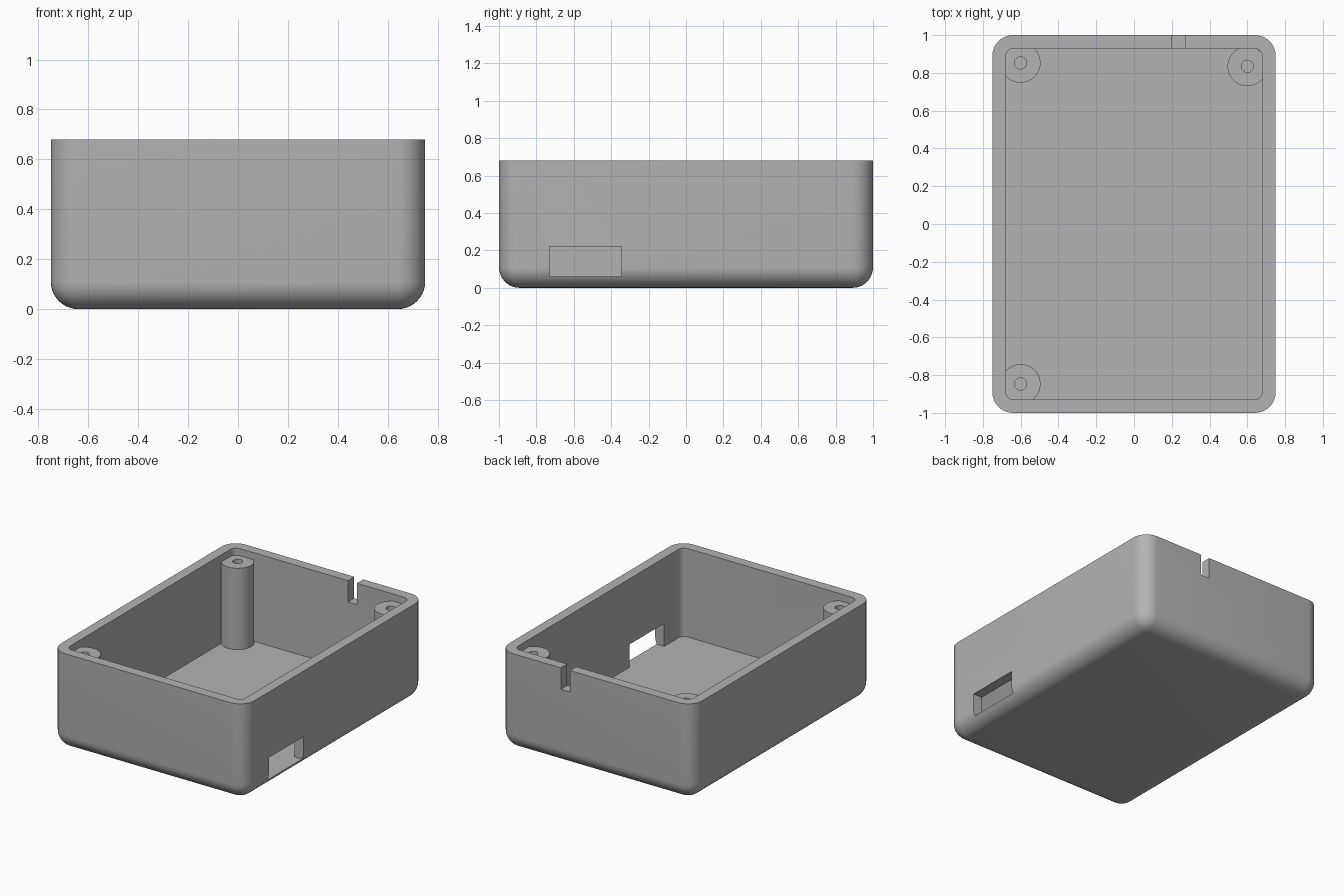
import bpy
import bmesh
from math import radians
from mathutils import Matrix, Vector

cube = bpy.data.objects.get("Cube")
if cube:
    bpy.data.objects.remove(cube, do_unlink=True)

HEIGHT, FLOOR, POST_TOP = 0.68, 0.06, 0.63

grey = bpy.data.materials.new("light grey plastic")
grey.use_nodes = True
grey.diffuse_color = (0.45, 0.45, 0.45, 1)
grey.node_tree.nodes["Principled BSDF"].inputs["Base Color"].default_value = grey.diffuse_color


def finish(name, bm):
    bmesh.ops.recalc_face_normals(bm, faces=bm.faces)
    mesh = bpy.data.meshes.new(name)
    bm.to_mesh(mesh)
    bm.free()
    mesh.materials.append(grey)
    obj = bpy.data.objects.new(name, mesh)
    bpy.context.collection.objects.link(obj)
    return obj


def box(name, low, high, radius=0, round_bottom=False):
    """Box between two corners, with rounded upright (and bottom) edges."""
    low, high = Vector(low), Vector(high)
    bm = bmesh.new()
    place = Matrix.Translation((low + high) / 2) @ Matrix.Diagonal((*(high - low), 1))
    bmesh.ops.create_cube(bm, size=1, matrix=place)
    if radius:
        def chosen(edge):
            a, b = (v.co.z for v in edge.verts)
            return abs(a - b) > 0.01 or (round_bottom and max(a, b) < low.z + 0.01)
        bmesh.ops.bevel(bm, geom=[e for e in bm.edges if chosen(e)], offset=radius,
                        segments=10, profile=0.5, affect='EDGES')
    return finish(name, bm)


def cylinder(name, x, y, bottom, top, radius):
    bm = bmesh.new()
    bmesh.ops.create_cone(bm, cap_ends=True, segments=48, radius1=radius, radius2=radius,
                          depth=top - bottom,
                          matrix=Matrix.Translation((x, y, (bottom + top) / 2)))
    return finish(name, bm)


def combine(target, tool, operation):
    """Apply a boolean and remove the helper."""
    tool.hide_render = True
    mod = target.modifiers.new(operation.lower(), 'BOOLEAN')
    mod.operation, mod.object, mod.solver = operation, tool, 'EXACT'
    bpy.context.view_layer.objects.active = target
    bpy.ops.object.modifier_apply(modifier=mod.name)
    bpy.data.objects.remove(tool, do_unlink=True)


# Hollow tray with rounded corners and underside
case = box("case_body", (-0.75, -1, 0), (0.75, 1, HEIGHT), 0.11, True)
combine(case, box("cavity", (-0.68, -0.93, FLOOR), (0.68, 0.93, 1), 0.045), 'DIFFERENCE')

# Screw posts merged into three corners, each with a blind hole
for x, y in ((-0.6, 0.853), (0.6, 0.835), (-0.6, -0.847)):
    combine(case, cylinder("screw_post", x, y, 0.03, POST_TOP, 0.105), 'UNION')
    combine(case, cylinder("screw_hole", x, y, 0.2, 0.8, 0.032), 'DIFFERENCE')

# Port opening in the left wall and cable notch in the back rim
combine(case, box("port", (0.65, -0.73, FLOOR), (0.85, -0.345, 0.22)), 'DIFFERENCE')
combine(case, box("notch", (0.2, 0.9, 0.53), (0.27, 1.1, 0.8)), 'DIFFERENCE')

# Smooth fillets, crisp rims
bpy.ops.object.select_all(action='DESELECT')
case.select_set(True)
bpy.context.view_layer.objects.active = case
bpy.ops.object.shade_smooth_by_angle(angle=radians(30))
